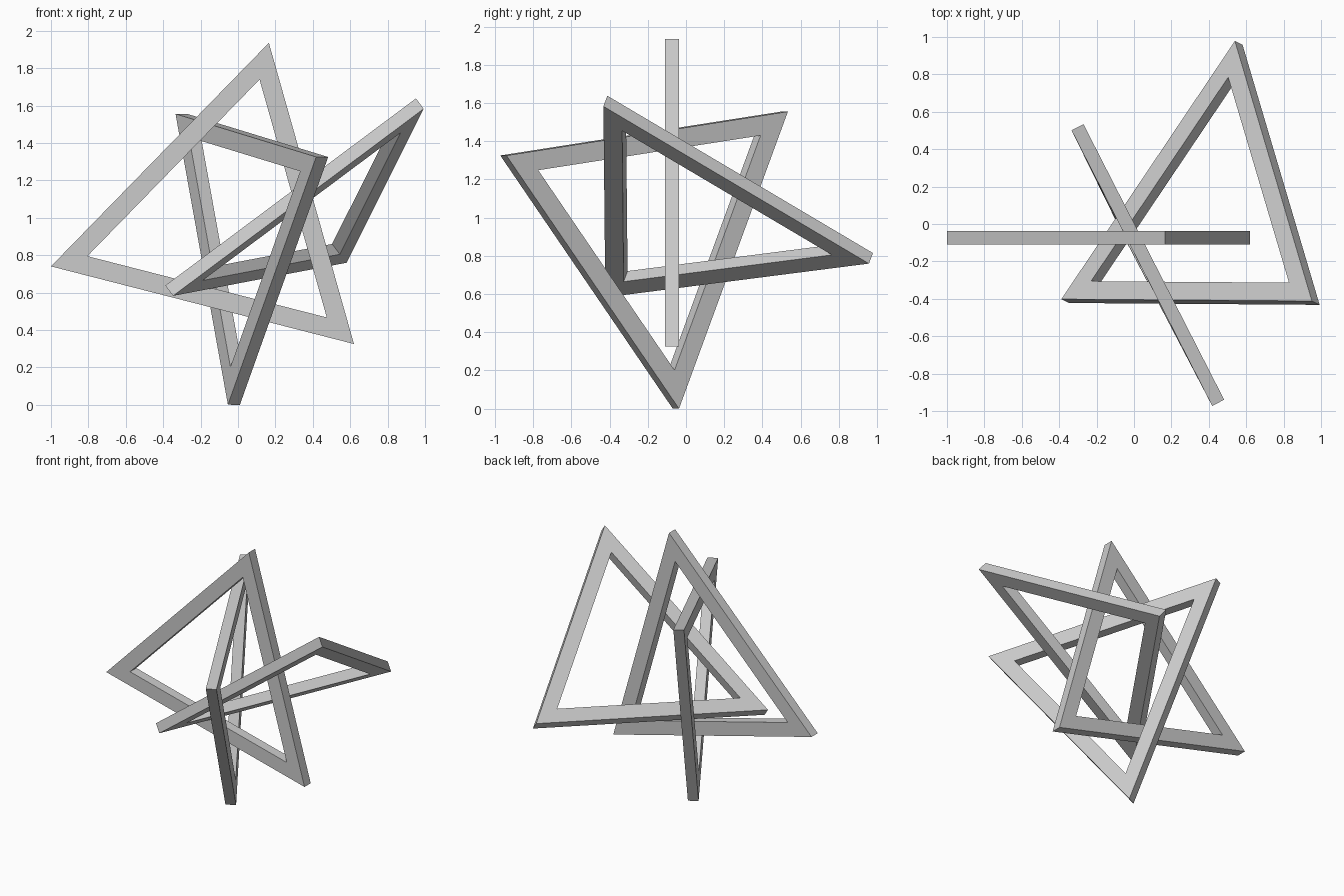
import bpy, bmesh
from mathutils import Vector

if "Cube" in bpy.data.objects:
    bpy.data.objects.remove(bpy.data.objects["Cube"])

THICK = 0.072   # depth of each bar across the triangle's plane
INNER = 0.79    # size of the opening relative to the outer triangle


def triangle_frame(name, corners):
    """Flat triangular ring through three outer corners, extruded to THICK."""
    outer = [Vector(c) for c in corners]
    centre = sum(outer, Vector()) / 3
    inner = [centre + (p - centre) * INNER for p in outer]
    normal = (outer[1] - outer[0]).cross(outer[2] - outer[0]).normalized()
    shift = normal * THICK / 2

    bm = bmesh.new()
    ov = [bm.verts.new(p - shift) for p in outer]
    iv = [bm.verts.new(p - shift) for p in inner]
    faces = [bm.faces.new((ov[i], ov[(i + 1) % 3], iv[(i + 1) % 3], iv[i]))
             for i in range(3)]
    ext = bmesh.ops.extrude_face_region(bm, geom=faces, use_keep_orig=True)
    verts = [g for g in ext["geom"] if isinstance(g, bmesh.types.BMVert)]
    bmesh.ops.translate(bm, verts=verts, vec=shift * 2)
    bmesh.ops.recalc_face_normals(bm, faces=bm.faces)

    mesh = bpy.data.meshes.new(name)
    bm.to_mesh(mesh)
    bm.free()
    obj = bpy.data.objects.new(name, mesh)
    bpy.context.collection.objects.link(obj)
    return obj


# upright triangle facing the front
triangle_frame("front_facing_triangle",
               [(-1.0, -0.073, 0.74), (0.165, -0.073, 1.935), (0.62, -0.073, 0.325)])
# upright triangle standing on one corner
triangle_frame("standing_triangle",
               [(-0.302, 0.517, 1.555), (0.45, -0.956, 1.325), (-0.022, -0.053, 0.0)])
# tilted triangle linked through the other two
triangle_frame("tilted_triangle",
               [(0.972, -0.422, 1.61), (-0.368, -0.412, 0.61), (0.56, 0.968, 0.787)])
